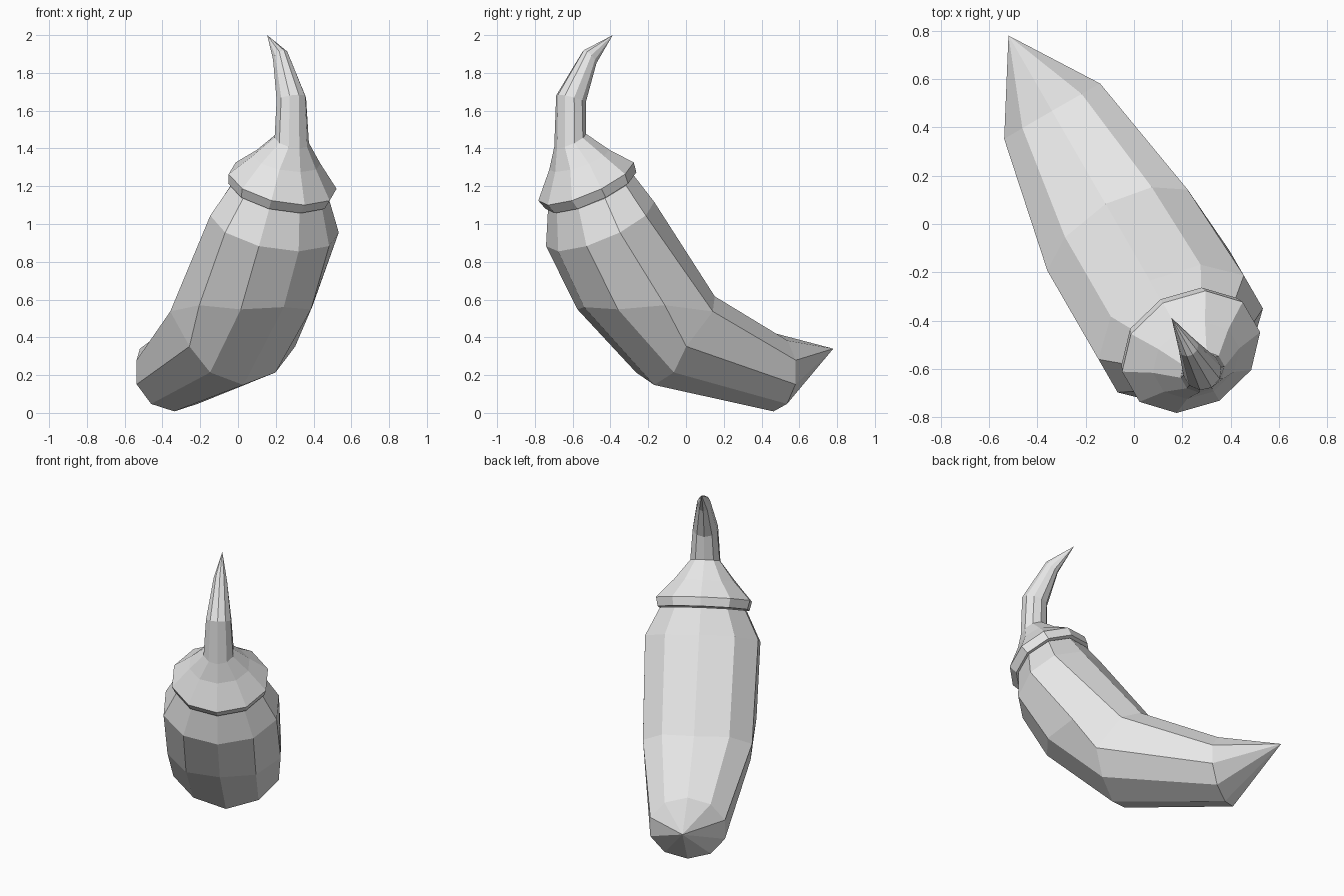
import bpy, bmesh, math
from mathutils import Vector

if "Cube" in bpy.data.objects:
    bpy.data.objects.remove(bpy.data.objects["Cube"], do_unlink=True)

SIDES = 10
ALONG = Vector((-0.5, 0.866, 0))      # direction the curved body runs in
ACROSS = Vector((0.866, 0.5, 0))      # sideways direction
OFFSET = -0.06                        # sideways shift of the symmetry plane

grey = bpy.data.materials.new("light grey")
grey.use_nodes = True
grey.diffuse_color = (0.8, 0.8, 0.8, 1)
grey.node_tree.nodes["Principled BSDF"].inputs["Base Color"].default_value = (0.8, 0.8, 0.8, 1)


def place(u, w, z):
    return ALONG * u + ACROSS * (w + OFFSET) + Vector((0, 0, z))


def oval(inner, outer, half):
    """Tilted oval ring between its inner and outer (u, z) points."""
    pts = []
    for k in range(SIDES):
        a = 2 * math.pi * k / SIDES
        t = (1 + math.cos(a)) / 2
        pts.append(place(outer[0] + (inner[0] - outer[0]) * t, half * math.sin(a),
                         outer[1] + (inner[1] - outer[1]) * t))
    return pts


def bent(outline, half):
    """Ring from a half outline of (u, z) points, mirrored across the plane."""
    pts = []
    for k in range(SIDES):
        u, z = outline[min(k, SIDES - k)]
        pts.append(place(u, half * math.sin(2 * math.pi * k / SIDES), z))
    return pts


def loft(name, rings, tip=None, merge=0.0001):
    """Skin the rings, cap the first one and close the last, to a point if given."""
    bm = bmesh.new()
    loops = [[bm.verts.new(p) for p in ring] for ring in rings]
    bm.faces.new(loops[0])
    for a, b in zip(loops, loops[1:]):
        for k in range(SIDES):
            n = (k + 1) % SIDES
            bm.faces.new((a[k], a[n], b[n], b[k]))
    if tip:
        top = bm.verts.new(place(tip[0], 0, tip[1]))
        for k in range(SIDES):
            bm.faces.new((loops[-1][k], loops[-1][(k + 1) % SIDES], top))
    else:
        bm.faces.new(loops[-1])
    bmesh.ops.remove_doubles(bm, verts=bm.verts[:], dist=merge)
    bmesh.ops.recalc_face_normals(bm, faces=bm.faces[:])
    mesh = bpy.data.meshes.new(name)
    bm.to_mesh(mesh)
    bm.free()
    mesh.materials.append(grey)
    obj = bpy.data.objects.new(name, mesh)
    bpy.context.collection.objects.link(obj)
    return obj


# Pepper body: the two bend rings share their points on the inside of the curve
inside = [(0.131, 0.63), (0.095, 0.617), (0.012, 0.537)]
loft("pepper_body", [
    oval((-0.34, 1.28), (-0.755, 1.06), 0.275),
    oval((-0.235, 1.145), (-0.746, 0.855), 0.365),
    bent(inside + [(-0.295, 0.57), (-0.505, 0.548), (-0.588, 0.56)], 0.365),
    bent(inside + [(-0.15, 0.352), (-0.155, 0.214), (-0.16, 0.148)], 0.34),
    oval((0.575, 0.422), (0.57, 0.008), 0.241),
], tip=(0.935, 0.34), merge=0.03)

# Flared cap with a short rim, drawn up into the neck of the stem
neck = oval((-0.592, 1.485), (-0.754, 1.40), 0.095)
loft("stem_cap", [
    oval((-0.325, 1.297), (-0.768, 1.057), 0.29),
    oval((-0.343, 1.35), (-0.81, 1.10), 0.303),
    oval((-0.47, 1.405), (-0.765, 1.275), 0.19),
    neck,
])

# Hooked stem ending in a point
loft("stem", [
    neck,
    oval((-0.59, 1.64), (-0.747, 1.685), 0.08),
    oval((-0.52, 1.845), (-0.59, 1.92), 0.042),
], tip=(-0.413, 2.0))
